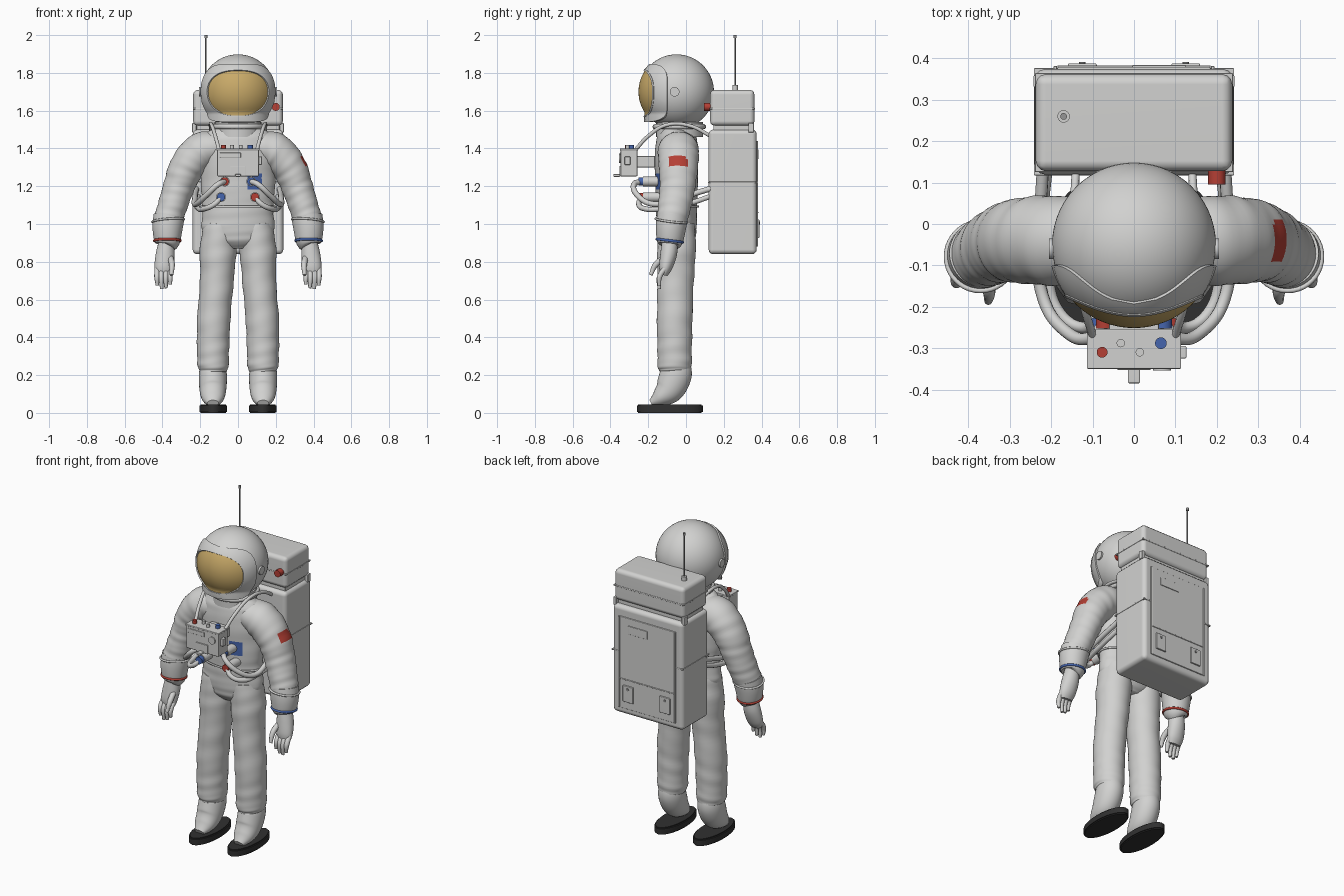
import bpy, bmesh, math
from mathutils import Vector, Matrix

cube = bpy.data.objects.get("Cube")
if cube:
    bpy.data.objects.remove(cube)


def material(name, r, g, b):
    m = bpy.data.materials.new(name)
    m.use_nodes = True
    m.diffuse_color = (r, g, b, 1)
    m.node_tree.nodes["Principled BSDF"].inputs["Base Color"].default_value = (r, g, b, 1)
    return m


WHITE = material("suit white", .64, .64, .63)
GOLD = material("visor gold", .58, .40, .14)
RED = material("signal red", .46, .05, .035)
BLUE = material("signal blue", .06, .13, .42)
BLACK = material("sole black", .03, .03, .03)
METAL = material("metal grey", .3, .3, .3)


def finish(bm, name, mats, angle=0.7):
    bmesh.ops.remove_doubles(bm, verts=bm.verts, dist=1e-5)
    bmesh.ops.recalc_face_normals(bm, faces=bm.faces)
    for f in bm.faces:
        f.smooth = True
    for e in bm.edges:
        e.smooth = len(e.link_faces) == 2 and e.calc_face_angle() < angle
    me = bpy.data.meshes.new(name)
    bm.to_mesh(me)
    bm.free()
    for m in mats:
        me.materials.append(m)
    ob = bpy.data.objects.new(name, me)
    bpy.context.collection.objects.link(ob)
    return ob


def box(name, center, size, mat=WHITE, bevel=0.004):
    bm = bmesh.new()
    bmesh.ops.create_cube(bm, size=1, matrix=Matrix.Translation(center) @ Matrix.Diagonal((*size, 1)))
    bmesh.ops.bevel(bm, geom=bm.edges[:], offset=bevel, segments=3, profile=.5, affect='EDGES')
    ob = finish(bm, name, [mat])
    ob.modifiers.new("flat sides", 'WEIGHTED_NORMAL')
    return ob


def rod(name, a, b, r, mat=WHITE, r2=None):
    a, b = Vector(a), Vector(b)
    bm = bmesh.new()
    turn = (b - a).to_track_quat('Z', 'Y').to_matrix().to_4x4()
    bmesh.ops.create_cone(bm, cap_ends=True, segments=24, radius1=r, radius2=r if r2 is None else r2,
                          depth=(b - a).length, matrix=Matrix.Translation((a + b) / 2) @ turn)
    return finish(bm, name, [mat])


def ring(name, center, major, minor, mat=WHITE, tilt=(0, 0, 0), flat=1):
    bpy.ops.mesh.primitive_torus_add(location=center, rotation=tilt, major_radius=major,
                                     minor_radius=minor, major_segments=40, minor_segments=10)
    ob = bpy.context.object
    ob.name = name
    ob.scale.y = flat
    ob.data.materials.append(mat)
    bpy.ops.object.shade_smooth()


def tube(name, pts, r, mat=WHITE, tip=1):
    cu = bpy.data.curves.new(name, 'CURVE')
    cu.dimensions, cu.bevel_depth, cu.bevel_resolution = '3D', r, 3
    cu.use_fill_caps = True
    sp = cu.splines.new('BEZIER')
    sp.bezier_points.add(len(pts) - 1)
    for bp, p in zip(sp.bezier_points, pts):
        bp.co = p
        bp.handle_left_type = bp.handle_right_type = 'AUTO'
    sp.bezier_points[-1].radius = tip
    cu.materials.append(mat)
    bpy.context.collection.objects.link(bpy.data.objects.new(name, cu))


def loft(name, sections, mats=(WHITE,), wrinkle=0, steps=8, seg=40, rule=None):
    """Skin elliptical rings (x, y, z, width, depth) along a smooth path."""
    pts = [sections[0], *sections, sections[-1]]
    rows = []
    for i in range(1, len(pts) - 2):
        for k in range(steps):
            t = k / steps
            rows.append([.5 * (2 * b + (c - a) * t + (2 * a - 5 * b + 4 * c - d) * t ** 2
                               + (3 * b - a - 3 * c + d) * t ** 3)
                         for a, b, c, d in zip(*pts[i - 1:i + 3])])
    rows.append(list(sections[-1]))
    bm = bmesh.new()
    loops = []
    for i, row in enumerate(rows):
        t = (Vector(rows[min(i + 1, len(rows) - 1)][:3]) - Vector(rows[max(i - 1, 0)][:3])).normalized()
        v = Vector((0, 1, 0))
        v = (v - t * v.dot(t)).normalized()
        u = t.cross(v)
        loop = []
        for j in range(seg):
            a = math.tau * j / seg
            w = 1 + wrinkle * (math.sin(.85 * i + 1.6 * math.sin(a)) + .7 * math.sin(1.37 * i + 2 * math.cos(a)))
            loop.append(bm.verts.new(Vector(row[:3]) + w * (u * row[3] * math.cos(a) + v * row[4] * math.sin(a))))
        loops.append(loop)
    for p, q in zip(loops, loops[1:]):
        for j in range(seg):
            bm.faces.new((p[j], p[j - 1], q[j - 1], q[j]))
    bm.faces.new(loops[0])
    bm.faces.new(loops[-1])
    if rule:
        bm.normal_update()
        for f in bm.faces:
            f.material_index = int(rule(f.calc_center_median()))
    return finish(bm, name, mats, 0.9)


# Torso with chest patch, waist cord and neck
loft("torso", [(0, -.04, 1.5, .13, .075), (0, -.045, 1.47, .18, .1), (0, -.05, 1.38, .2, .115),
               (0, -.05, 1.2, .195, .112), (0, -.05, 1.08, .187, .108), (0, -.05, .98, .192, .106),
               (0, -.05, .91, .16, .095), (0, -.05, .87, .08, .06)], (WHITE, BLUE), .008, seg=72,
     rule=lambda c: .05 < c.x < .12 and 1.175 < c.z < 1.275 and c.y < -.08)
ring("waist_cord", (0, -.05, 1.092), .194, .006, flat=.6)
rod("neck", (0, -.035, 1.46), (0, -.035, 1.54), .125)
ring("neck_ring", (0, -.035, 1.515), .128, .014)

# Helmet dome, cut flat at the neck
HEAD = Vector((0, -.05, 1.7))
bm = bmesh.new()
bmesh.ops.create_uvsphere(bm, u_segments=56, v_segments=36, radius=.198, matrix=Matrix.Translation(HEAD))
cut = bmesh.ops.bisect_plane(bm, geom=bm.verts[:] + bm.edges[:] + bm.faces[:], plane_co=(0, 0, 1.53),
                             plane_no=(0, 0, -1), clear_outer=True)
bmesh.ops.holes_fill(bm, edges=[e for e in bm.edges if e.is_boundary])
finish(bm, "helmet_dome", [WHITE])


def outline(a, wide, up, down, power):
    c, s = math.cos(a), math.sin(a)
    e = 2 / power
    return (math.copysign(abs(c) ** e, c) * wide, math.copysign(abs(s) ** e, s) * (up if s > 0 else down))


def face_shell(name, mat, r, inner, outer, thick, rows=10, seg=72):
    """Curved patch on the front of the helmet between two outlines."""
    bm = bmesh.new()
    grid = []
    for i in range(rows + 1):
        line = []
        for j in range(seg):
            a = math.tau * j / seg
            p, q = (Vector(outline(a, *o)) for o in (inner, outer))
            az, el = p.lerp(q, i / rows)
            h = max(math.cos(el), .84) if el < 0 else math.cos(el)
            line.append(bm.verts.new(HEAD + r * Vector((h * math.sin(az), -h * math.cos(az), math.sin(el)))))
        grid.append(line)
    for p, q in zip(grid, grid[1:]):
        for j in range(seg):
            bm.faces.new((p[j], p[j - 1], q[j - 1], q[j]))
    ob = finish(bm, name, [mat])
    mod = ob.modifiers.new("thickness", 'SOLIDIFY')
    mod.thickness, mod.offset = thick, -1
    return ob


opening = (.9, .58, .66, 2.4)
face_shell("gold_visor", GOLD, .2015, (0, 0, 0, 2), (.95, .62, .7, 2.4), .004)
face_shell("visor_frame", WHITE, .206, opening, (1.32, .8, .89, 4), .025)
face_shell("visor_rim", WHITE, .209, opening, (.95, .62, .7, 2.4), .012, 2)

# Limbs, built for both sides
for s, side, band in ((1, "left", BLUE), (-1, "right", RED)):
    def X(*rows):
        return [(r[0] * s, *r[1:]) for r in rows]

    def P(x, y, z):
        return (x * s, y, z)

    rod(side + "_ear_knob", P(.185, -.06, 1.7), P(.206, -.06, 1.7), .025)
    loft(side + "_arm", X((.08, -.04, 1.41, .08, .095), (.19, -.04, 1.385, .1, .108),
                          (.27, -.04, 1.3, .093, .103), (.312, -.045, 1.2, .083, .094),
                          (.345, -.06, 1.1, .078, .088), (.37, -.075, 1.02, .076, .08)),
         (WHITE, RED), .013, 10, 48,
         lambda c: c.x > .3 and -.09 < c.y < .005 and 1.31 < c.z < 1.36)
    loft(side + "_cuff", X((.365, -.072, 1.04, .082, .082), (.373, -.08, .98, .08, .08),
                           (.375, -.086, .9, .066, .067), (.378, -.088, .885, .045, .045)), steps=4)
    ring(side + "_sleeve_ring", P(.37, -.078, 1.018), .084, .006, tilt=(-.12, .08 * s, 0))
    ring(side + "_cuff_band", P(.374, -.086, .912), .069, .007, band, (-.12, 0, 0))
    loft(side + "_hand", X((.378, -.085, .91, .04, .042), (.385, -.092, .84, .05, .044),
                           (.392, -.108, .77, .05, .035), (.392, -.118, .73, .038, .02)), seg=24)
    for i in range(4):
        x = .358 + .023 * i
        low = (.68, .66, .655, .675)[i]
        tube(side + "_finger", [P(x, -.108, .77), P(x + .002, -.14, .72), P(x, -.142, low)], .0145, tip=.6)
    tube(side + "_thumb", [P(.36, -.1, .83), P(.35, -.16, .785), P(.352, -.187, .73)], .016, tip=.6)

    loft(side + "_leg", X((.095, -.05, 1.0, .085, .095), (.105, -.05, .87, .097, .102),
                          (.112, -.055, .7, .089, .096), (.128, -.06, .5, .088, .094),
                          (.132, -.06, .35, .085, .091), (.132, -.06, .25, .082, .09),
                          (.133, -.06, .22, .07, .08)), wrinkle=.014)
    loft(side + "_boot", X((.133, -.055, .26, .066, .076), (.133, -.055, .2, .074, .085),
                           (.133, -.088, .125, .071, .077), (.133, -.14, .078, .058, .048),
                           (.133, -.185, .052, .03, .018)), seg=32)
    bm = bmesh.new()
    bmesh.ops.create_cone(bm, cap_ends=True, segments=48, radius1=1, radius2=1, depth=.044,
                          matrix=Matrix.Translation(P(.131, -.085, .022)) @ Matrix.Diagonal((.074, .174, 1, 1)))
    bmesh.ops.bevel(bm, geom=[e for e in bm.edges if abs(e.verts[0].co.z - e.verts[1].co.z) < .001],
                    offset=.006, segments=2, affect='EDGES')
    finish(bm, side + "_sole", [BLACK])

    # Hoses, connectors and shoulder straps
    upper, lower = (BLUE, RED) if s > 0 else (RED, BLUE)
    for label, x, z, colour in (("upper", .07, 1.225, upper), ("lower", .09, 1.142, lower)):
        rod(f"{side}_{label}_socket", P(x, -.13, z), P(x, -.228, z), .026)
        rod(f"{side}_{label}_connector", P(x, -.226, z), P(x, -.252, z), .022, colour)
    tube(side + "_upper_hose", [P(.07, -.24, 1.225), P(.105, -.275, 1.21), P(.17, -.255, 1.15),
                                P(.222, -.17, 1.105), P(.228, -.03, 1.14), P(.22, .14, 1.19)], .015)
    tube(side + "_lower_hose", [P(.09, -.235, 1.142), P(.125, -.25, 1.105), P(.18, -.215, 1.08),
                                P(.212, -.1, 1.085), P(.22, .02, 1.11), P(.21, .14, 1.15)], .014)
    tube(side + "_shoulder_strap", [P(.1, -.27, 1.39), P(.12, -.2, 1.465), P(.14, -.1, 1.525),
                                    P(.145, .02, 1.52), P(.14, .14, 1.46)], .01)
    box(side + "_pack_clip", P(.232, .345, 1.51), (.022, .03, .05))
    box(side + "_pack_pouch", P(.125, .382, .975), (.07, .012, .1))
    rod(side + "_pouch_button", P(.125, .386, 1.005), P(.125, .391, 1.005), .008, METAL)
    box(side + "_pack_rail", P(.19, .378, 1.16), (.008, .008, .56), bevel=.002)

# Backpack
box("pack_body", (0, .247, 1.17), (.48, .255, .66), bevel=.025)
box("pack_top", (0, .245, 1.615), (.475, .235, .19), bevel=.025)
box("pack_gap", (0, .245, 1.505), (.44, .2, .06))
box("pack_back_panel", (0, .374, 1.16), (.37, .012, .56))
box("pack_body_seam", (0, .247, 1.22), (.484, .259, .008), bevel=.002)
box("pack_top_seam", (0, .245, 1.61), (.479, .239, .008), bevel=.002)
box("pack_panel_seam", (0, .379, 1.06), (.37, .008, .006), bevel=.002)
box("pack_label_plate", (.06, .381, 1.37), (.13, .006, .05), bevel=.002)
rod("pack_valve", (.2, .095, 1.62), (.2, .14, 1.62), .021, RED)
rod("antenna_base", (-.17, .26, 1.7), (-.17, .26, 1.735), .015)
rod("antenna_rod", (-.17, .26, 1.73), (-.17, .26, 1.99), .004, METAL)
rod("antenna_tip", (-.17, .26, 1.985), (-.17, .26, 2.0), .008, METAL)

# Chest control box
box("control_box", (0, -.302, 1.325), (.22, .09, .145), bevel=.005)
box("control_box_lid", (0, -.302, 1.394), (.228, .096, .01), bevel=.003)
box("control_bracket", (0, -.215, 1.33), (.12, .1, .06))
box("control_plate", (-.04, -.348, 1.365), (.11, .006, .025), bevel=.002)
box("control_lower_plate", (0, -.349, 1.28), (.08, .008, .055), bevel=.002)
box("control_latch", (0, -.367, 1.257), (.03, .036, .014))
box("control_side_plate", (.115, -.31, 1.335), (.024, .03, .045))
rod("control_dial", (.068, -.34, 1.345), (.068, -.354, 1.345), .022)
for name, x, y, r, mat in (("red_knob", -.077, -.31, .013, RED), ("blue_knob", .065, -.288, .014, BLUE),
                           ("left_switch", .014, -.31, .01, WHITE), ("right_switch", -.032, -.288, .01, WHITE)):
    rod(name, (x, y, 1.39), (x, y, 1.418), r, mat)
